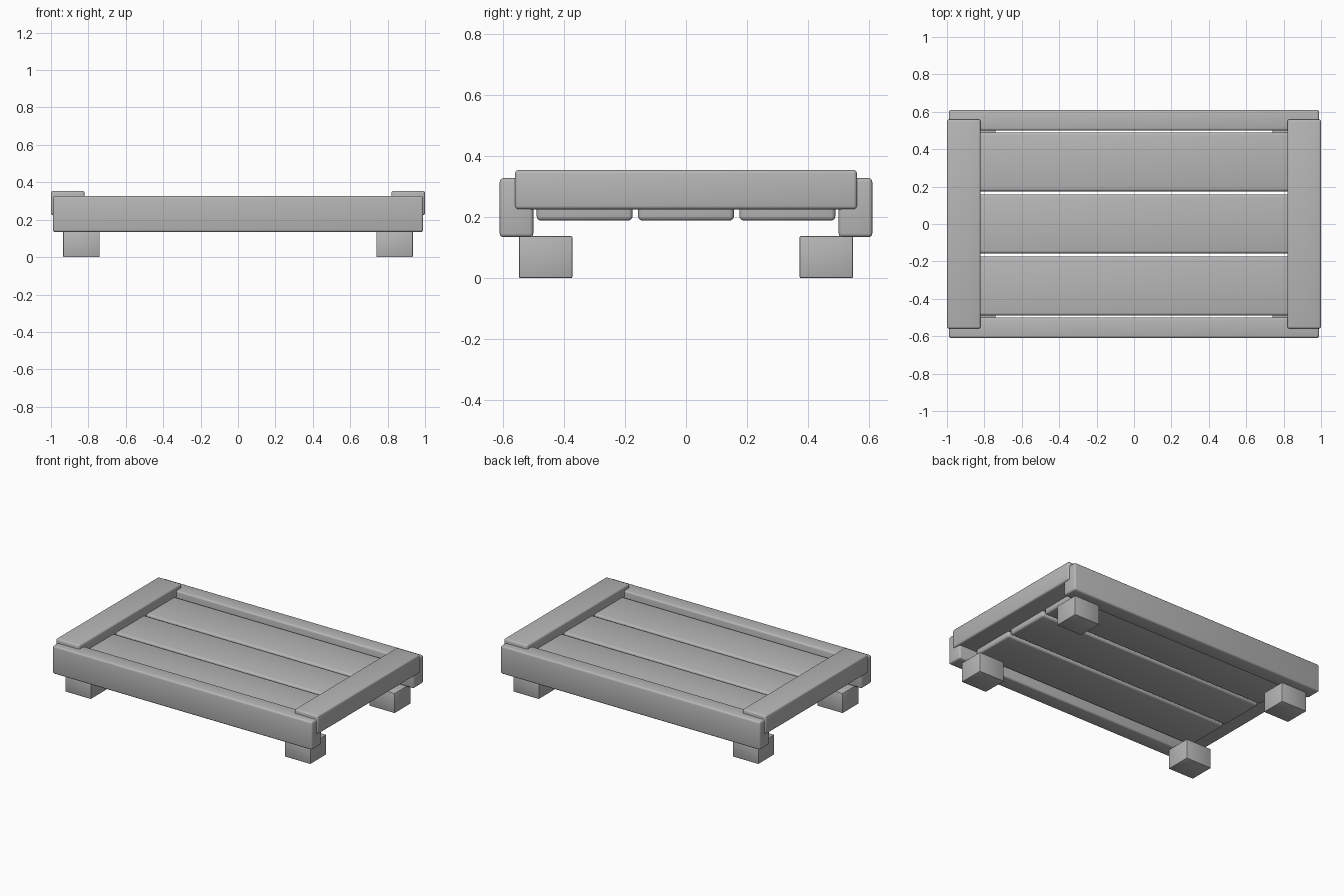
import bpy

# Remove the default object
cube = bpy.data.objects.get("Cube")
if cube:
    bpy.data.objects.remove(cube, do_unlink=True)

# Single plain material
grey = bpy.data.materials.new("plain_grey")
grey.use_nodes = True
colour = (0.47, 0.47, 0.47, 1)
grey.diffuse_color = colour
grey.node_tree.nodes["Principled BSDF"].inputs["Base Color"].default_value = colour


def plank(name, x, y, z, radius, segments=3):
    """Rounded box spanning the given (low, high) ranges."""
    spans = (x, y, z)
    bpy.ops.mesh.primitive_cube_add(size=1, location=[(a + b) / 2 for a, b in spans])
    obj = bpy.context.object
    obj.name = name
    obj.scale = [b - a for a, b in spans]
    bpy.ops.object.transform_apply(location=False, rotation=False, scale=True)
    bevel = obj.modifiers.new("rounded_edges", "BEVEL")
    bevel.width = radius
    bevel.segments = segments
    bpy.ops.object.modifier_apply(modifier=bevel.name)
    bpy.ops.object.shade_smooth_by_angle()
    obj.data.materials.append(grey)
    return obj


def mirrored(low, high, side):
    return tuple(sorted((low * side, high * side)))


# Long rails along the front and back
for label, side in (("front", -1), ("back", 1)):
    plank(label + "_rail", (-0.99, 0.99), mirrored(0.50, 0.61, side), (0.134, 0.327), 0.012)

# Raised boards across each end
for label, side in (("right", -1), ("left", 1)):
    plank(label + "_end_board", mirrored(0.82, 1.0, side), (-0.56, 0.56), (0.225, 0.354), 0.012)

# Three deck slats
for i, y in enumerate((-0.332, 0, 0.332)):
    plank(f"deck_slat_{i + 1}", (-0.87, 0.87), (y - 0.157, y + 0.157), (0.188, 0.29), 0.014)

# Block feet at the corners
for y_label, y_side in (("front", -1), ("back", 1)):
    for x_label, x_side in (("right", -1), ("left", 1)):
        plank(f"{y_label}_{x_label}_foot", mirrored(0.74, 0.935, x_side),
              mirrored(0.372, 0.547, y_side), (0, 0.137), 0.004, 2)
